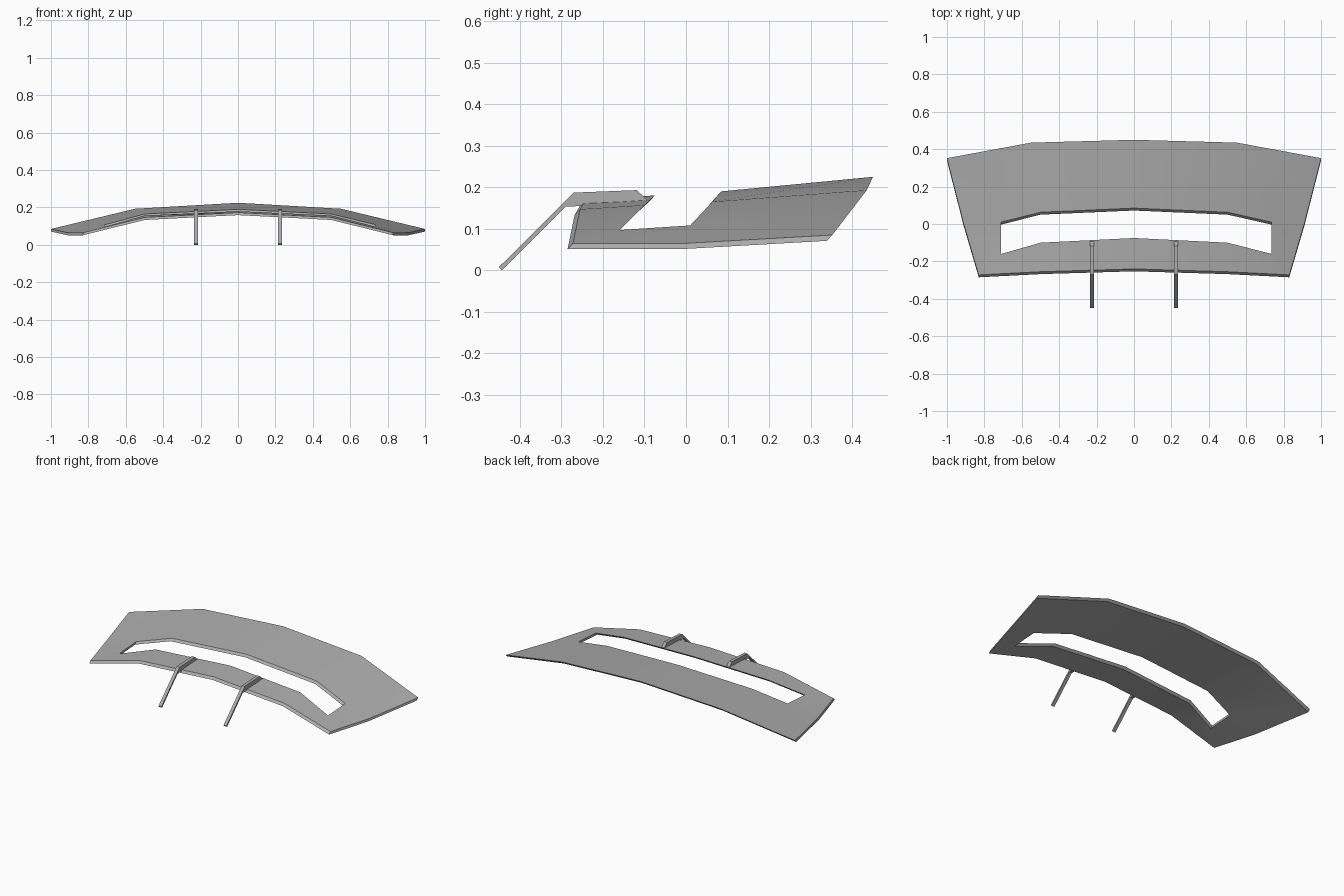
import bpy, bmesh
from mathutils import Vector

cube = bpy.data.objects.get("Cube")
if cube:
    bpy.data.objects.remove(cube, do_unlink=True)

grey = bpy.data.materials.new("plain_grey")
grey.use_nodes = True
colour = (0.42, 0.42, 0.42, 1)
grey.diffuse_color = colour
grey.node_tree.nodes["Principled BSDF"].inputs["Base Color"].default_value = colour


def extruded(name, polys, offset):
    """Solid made by sweeping a sheet of polygons along an offset."""
    bm = bmesh.new()
    for poly in polys:
        bm.faces.new([bm.verts.new(p) for p in poly])
    bmesh.ops.remove_doubles(bm, verts=bm.verts, dist=0.0005)
    out = bmesh.ops.extrude_face_region(bm, geom=bm.faces[:], use_keep_orig=True)
    moved = [v for v in out["geom"] if isinstance(v, bmesh.types.BMVert)]
    bmesh.ops.translate(bm, verts=moved, vec=Vector(offset))
    bmesh.ops.recalc_face_normals(bm, faces=bm.faces)
    mesh = bpy.data.meshes.new(name)
    bm.to_mesh(mesh)
    bm.free()
    mesh.materials.append(grey)
    obj = bpy.data.objects.new(name, mesh)
    bpy.context.collection.objects.link(obj)
    return obj


# Arched panel: four rows from centre to tip, around the slot
def half_panel(side, slot_x):
    back = [(0, 0.45, 0.225), (0.55, 0.435, 0.193), (1, 0.352, 0.085)]
    slot_back = [(0, 0.085, 0.19), (0.5, 0.063, 0.165), (slot_x, 0.01, 0.108)]
    slot_front = [(0, -0.075, 0.18), (0.5, -0.1, 0.157), (slot_x, -0.16, 0.097)]
    front = [(0, -0.24, 0.173), (0.5, -0.255, 0.147), (0.83, -0.272, 0.065)]
    edge = (0.91, 0, 0.065)
    polys = []
    for i in range(2):
        polys.append([back[i], back[i + 1], slot_back[i + 1], slot_back[i]])
        polys.append([slot_front[i], slot_front[i + 1], front[i + 1], front[i]])
    polys.append([back[2], edge, slot_back[2]])
    polys.append([slot_back[2], edge, front[2], slot_front[2]])
    return [[(side * x, y, z) for x, y, z in p][::side] for p in polys]


panel = extruded("wing_panel", half_panel(1, 0.735) + half_panel(-1, 0.71),
                 (0, -0.013, -0.014))
bpy.ops.object.select_all(action="DESELECT")
panel.select_set(True)
bpy.context.view_layer.objects.active = panel
bpy.ops.object.shade_smooth_by_angle(angle=0.5)

# Bent struts lying on the panel and reaching forward and down
profile = [(-0.45, 0.008), (-0.27, 0.187), (-0.118, 0.193), (-0.09, 0.166),
           (-0.1, 0.16), (-0.25, 0.155), (-0.29, 0.153), (-0.443, 0)]
for side, label in ((1, "left"), (-1, "right")):
    x = side * 0.225
    sheet = [[(x - 0.01, y, z) for y, z in profile]]
    extruded(label + "_strut", sheet, (0.02, 0, 0))
